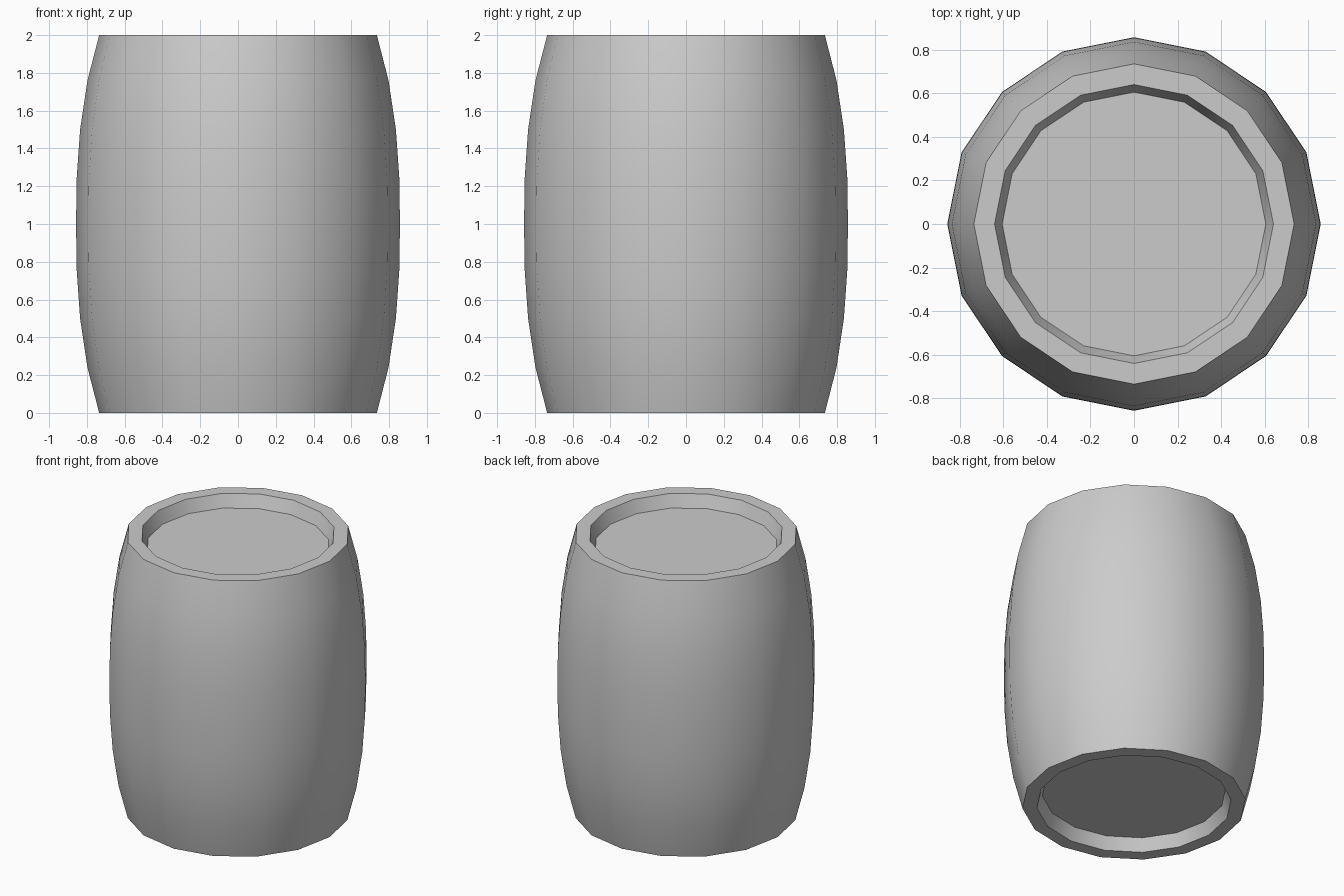
import bpy, bmesh
from math import cos, sin, pi, radians

if "Cube" in bpy.data.objects:
    bpy.data.objects.remove(bpy.data.objects["Cube"])

SIDES = 16

# Half profile (radius, z): recessed lid, rim, bulging staves, mirrored for the top
lower = [(0.605, 0.09), (0.64, 0.0), (0.735, 0.0), (0.797, 0.24), (0.836, 0.50), (0.855, 0.77)]
profile = lower + [(0.857, 1.0)] + [(r, 2.0 - z) for r, z in reversed(lower)]

# Revolve the profile into rings of 16 sides
bm = bmesh.new()
rings = [[bm.verts.new((r * cos(2 * pi * i / SIDES), r * sin(2 * pi * i / SIDES), z))
          for i in range(SIDES)] for r, z in profile]
for a, b in zip(rings, rings[1:]):
    for i in range(SIDES):
        j = (i + 1) % SIDES
        bm.faces.new((a[i], a[j], b[j], b[i]))

# Flat recessed lids at both ends
bm.faces.new(list(reversed(rings[0])))
bm.faces.new(rings[-1])
bmesh.ops.recalc_face_normals(bm, faces=bm.faces)

mesh = bpy.data.meshes.new("barrel")
bm.to_mesh(mesh)
bm.free()
barrel = bpy.data.objects.new("barrel", mesh)
bpy.context.collection.objects.link(barrel)

# Smooth staves with crisp rims
bpy.context.view_layer.objects.active = barrel
barrel.select_set(True)
bpy.ops.object.shade_smooth_by_angle(angle=radians(30))
